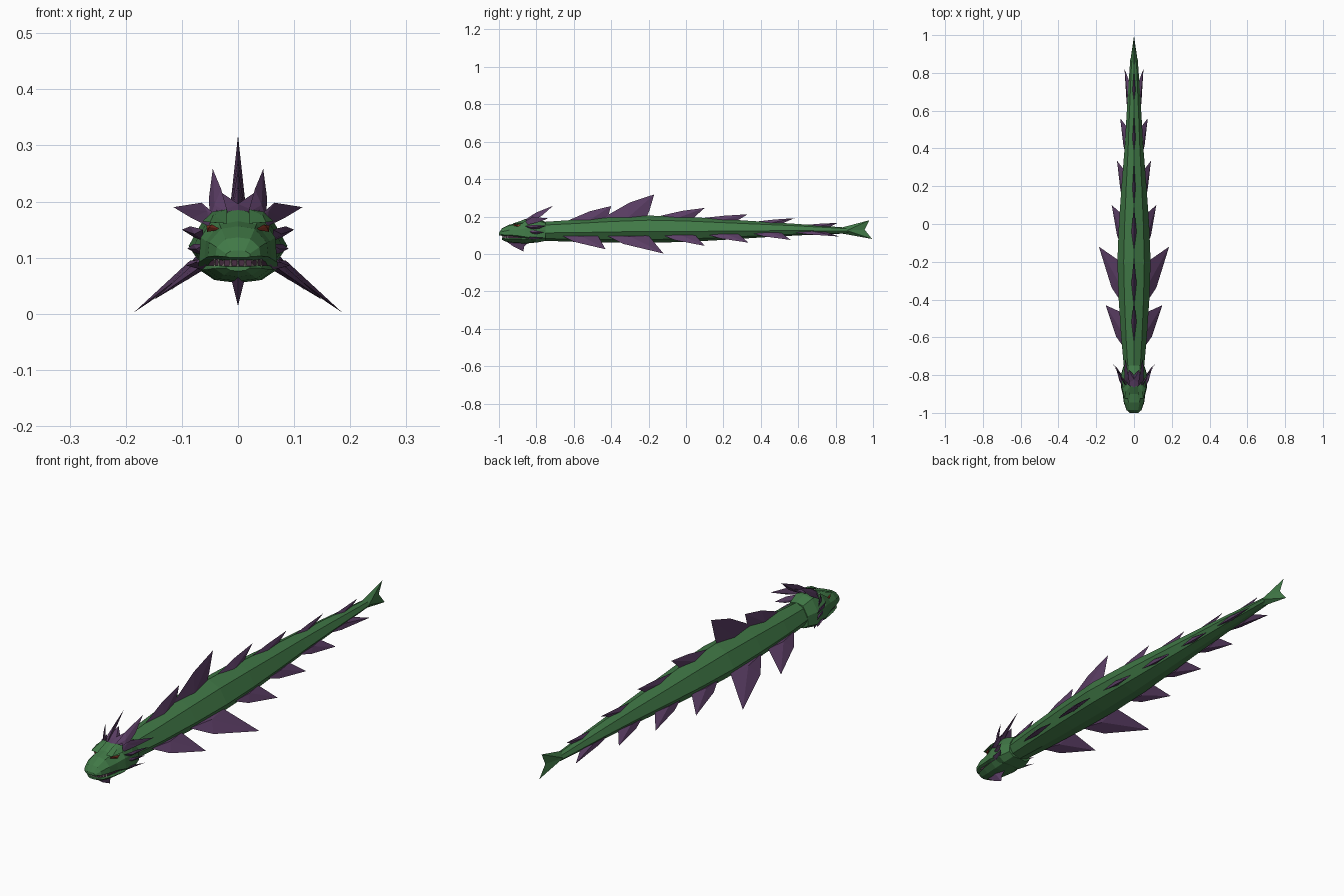
import bpy, bmesh, math
from mathutils import Vector

if "Cube" in bpy.data.objects:
    bpy.data.objects.remove(bpy.data.objects["Cube"])


def material(name, rgb):
    m = bpy.data.materials.new(name)
    m.use_nodes = True
    m.diffuse_color = (*rgb, 1)
    m.node_tree.nodes["Principled BSDF"].inputs["Base Color"].default_value = (*rgb, 1)
    return m


GREEN = material("scale green", (0.052, 0.19, 0.062))
PURPLE = material("fin purple", (0.105, 0.048, 0.13))
TOOTH = material("tooth grey", (0.3, 0.29, 0.24))
MOUTH = material("mouth dark", (0.07, 0.03, 0.06))
EYE = material("eye red", (0.25, 0.04, 0.02))


def finish(name, bm, mat):
    bmesh.ops.recalc_face_normals(bm, faces=bm.faces[:])
    me = bpy.data.meshes.new(name)
    bm.to_mesh(me)
    bm.free()
    me.materials.append(mat)
    ob = bpy.data.objects.new(name, me)
    bpy.context.collection.objects.link(ob)
    return ob


def loft(name, sections, profile, mat):
    """Rings along y; section = (y, half width, top, bottom), profile = right half (x, height 0..1)."""
    ring = profile + [(-x, h) for x, h in reversed(profile) if x > 0]
    bm = bmesh.new()
    rings = [[bm.verts.new((x * w, y, b + h * (t - b))) for x, h in ring]
             for y, w, t, b in sections]
    n = len(ring)
    for a, b in zip(rings, rings[1:]):
        for i in range(n):
            bm.faces.new((a[i], a[(i + 1) % n], b[(i + 1) % n], b[i]))
    bm.faces.new(rings[0])
    bm.faces.new(rings[-1])
    return finish(name, bm, mat)


def blade(name, outline, centre, offset, mat=PURPLE):
    """Pointed fin: an outline with a raised ridge point on both sides."""
    bm = bmesh.new()
    rim = [bm.verts.new(p) for p in outline]
    for s in (1, -1):
        c = bm.verts.new(Vector(centre) + s * Vector(offset))
        for i in range(len(rim)):
            bm.faces.new((rim[i], rim[(i + 1) % len(rim)], c))
    return finish(name, bm, mat)


def blade_pair(name, outline, centre, offset, mat=PURPLE):
    for side, s in (("left", 1), ("right", -1)):
        flip = lambda p: (p[0] * s, p[1], p[2])
        blade(f"{side}_{name}", [flip(p) for p in outline], flip(centre), flip(offset), mat)


# Long tapering body
BODY = [(-.86, .05, .165, .075), (-.75, .054, .172, .07), (-.6, .068, .182, .065),
        (-.4, .081, .196, .061), (-.2, .088, .205, .06), (0, .08, .199, .064),
        (.2, .066, .186, .075), (.4, .05, .173, .088), (.6, .038, .16, .099),
        (.8, .025, .145, .107), (.87, .02, .14, .11)]
loft("body", BODY, [(0, 1), (.62, .83), (1, .42), (.68, .12), (0, 0)], GREEN)


def body_at(y):
    """Half width, top and bottom of the body at y."""
    for a, b in zip(BODY, BODY[1:]):
        if a[0] <= y <= b[0]:
            f = (y - a[0]) / (b[0] - a[0])
            return [p + f * (q - p) for p, q in zip(a[1:], b[1:])]
    return BODY[-1][1:]


# Forked tail fin
bm = bmesh.new()
root = [bm.verts.new(p) for p in ((0, .84, .143), (.02, .86, .125), (0, .84, .108), (-.02, .86, .125))]
up, notch, low = [bm.verts.new(p) for p in ((0, .98, .18), (0, .955, .13), (0, .995, .08))]
for side in (root[1], root[3]):
    for a, b in ((root[0], up), (up, notch), (notch, low), (low, root[2])):
        bm.faces.new((side, a, b))
bm.faces.new(root)
finish("tail_fin", bm, GREEN)

# Back fins: root start, root end, tip y, tip z
for i, (y0, y1, ty, tz) in enumerate([(-.65, -.43, -.40, .256), (-.46, -.21, -.17, .318),
                                      (-.17, .04, .10, .246), (.05, .27, .33, .212),
                                      (.34, .51, .58, .191), (.60, .76, .81, .166)]):
    z0, z1 = body_at(y0)[1] - .008, body_at(y1)[1] - .008
    ym = y0 + .55 * (ty - y0)
    blade(f"back_fin_{i + 1}",
          [(0, y0, z0), (0, ym, z0 + .68 * (tz - z0)), (0, ty, tz),
           (0, y1 + .015, z1 + .3 * (tz - z1)), (0, y1, z1)],
          (0, (y0 + y1) / 2 + .02, (z0 + z1) / 2), (.014 if i < 3 else .009, 0, 0))

# Drooping side fins: root start, root end, tip
for i, (y0, y1, tip) in enumerate([(-.66, -.47, (.15, -.43, .025)), (-.42, -.2, (.186, -.12, .002)),
                                   (-.12, .05, (.118, .10, .043)), (.12, .28, (.09, .335, .06)),
                                   (.36, .51, (.073, .56, .075)), (.58, .75, (.05, .82, .093))]):
    def foot(y):
        w, t, b = body_at(y)
        return Vector((w * .8, y, b + .26 * (t - b)))
    r0, r1, tip = foot(y0), foot(y1), Vector(tip)
    fore = r0 + (tip - r0) * .45
    fore.y = y0 + .28 * (tip.y - y0)
    back = r1 + (tip - r1) * .25
    blade_pair(f"side_fin_{i + 1}", [r0, fore, tip, back, r1],
               (r0 + r1) / 2 + (tip - r1) * .12, (.005, 0, .009))

# Head with blunt muzzle
loft("head", [(-1, .022, .113, .1), (-.985, .04, .136, .097), (-.945, .054, .156, .092),
              (-.90, .06, .165, .086), (-.86, .07, .186, .075), (-.80, .07, .188, .06),
              (-.75, .055, .172, .07)],
     [(0, 1), (.55, .93), (.95, .55), (1, .15), (.6, 0), (0, 0)], GREEN)

# Lower jaw
loft("lower_jaw", [(-.985, .022, .084, .076), (-.965, .042, .086, .066), (-.92, .055, .086, .058),
                   (-.86, .064, .086, .055), (-.79, .058, .09, .062)],
     [(0, 1), (.9, 1), (1, .75), (.6, .15), (0, 0)], GREEN)

# Dark mouth lining between the jaws
loft("mouth_lining", [(-.975, .024, .102, .08), (-.95, .042, .1, .08), (-.86, .055, .095, .08)],
     [(0, 1), (1, 1), (1, 0), (0, 0)], MOUTH)

# Teeth along both jaws
bm = bmesh.new()
for k in range(-4, 5):
    a = k * math.radians(17)
    x, y = .044 * math.sin(a), -.935 - .045 * math.cos(a)
    for z0, z1, r in ((.102, .087, .005), (.083, .097, .004)):
        base = [bm.verts.new((x + r * math.cos(q), y + r * math.sin(q), z0))
                for q in (0.5, 2.6, 4.7)]
        point = bm.verts.new((x, y, z1))
        bm.faces.new(base)
        for i in range(3):
            bm.faces.new((base[i], base[(i + 1) % 3], point))
finish("teeth", bm, TOOTH)

# Eyes under angular brows
blade_pair("eye", [(.03, -.925, .15), (.046, -.915, .159), (.056, -.88, .157), (.055, -.895, .146)],
           (.047, -.905, .153), (.004, -.004, .002), EYE)
blade_pair("brow", [(.02, -.925, .161), (.05, -.925, .163), (.063, -.87, .165),
                    (.045, -.85, .182), (.02, -.86, .186)],
           (.042, -.885, .169), (.002, -.002, .007), GREEN)

# Crown of horns behind the brow
blade_pair("upper_horn", [(.018, -.865, .18), (.03, -.80, .222), (.045, -.71, .258),
                          (.052, -.77, .205), (.05, -.83, .17)],
           (.036, -.82, .186), (.006, -.004, .008))
blade_pair("outer_horn", [(.028, -.875, .166), (.065, -.82, .198), (.115, -.735, .19),
                          (.082, -.79, .17), (.05, -.85, .155)],
           (.055, -.83, .174), (0, -.008, .009))
blade("crown_plate", [(-.04, -.85, .178), (0, -.865, .185), (.04, -.85, .178),
                      (.028, -.77, .215), (0, -.80, .193), (-.028, -.77, .215)],
      (0, -.82, .19), (0, -.004, .006))

# Cheek and jaw spines
blade_pair("cheek_spine", [(.062, -.86, .15), (.085, -.80, .156), (.1, -.745, .15),
                           (.078, -.785, .136), (.062, -.83, .13)],
           (.072, -.82, .142), (.006, -.008, 0))
blade_pair("lower_cheek_spine", [(.06, -.85, .125), (.08, -.80, .124), (.09, -.76, .116),
                                 (.075, -.79, .108), (.06, -.83, .105)],
           (.068, -.815, .115), (.006, -.006, 0))
blade_pair("jaw_spine", [(.055, -.88, .087), (.075, -.83, .092), (.092, -.76, .086),
                         (.07, -.79, .08), (.05, -.83, .076)],
           (.065, -.825, .085), (0, 0, .006))

# Chin spike
blade("chin_spike", [(0, -.965, .07), (0, -.92, .038), (0, -.87, .014),
                     (0, -.865, .04), (0, -.84, .062)],
      (0, -.895, .058), (.011, 0, 0))
